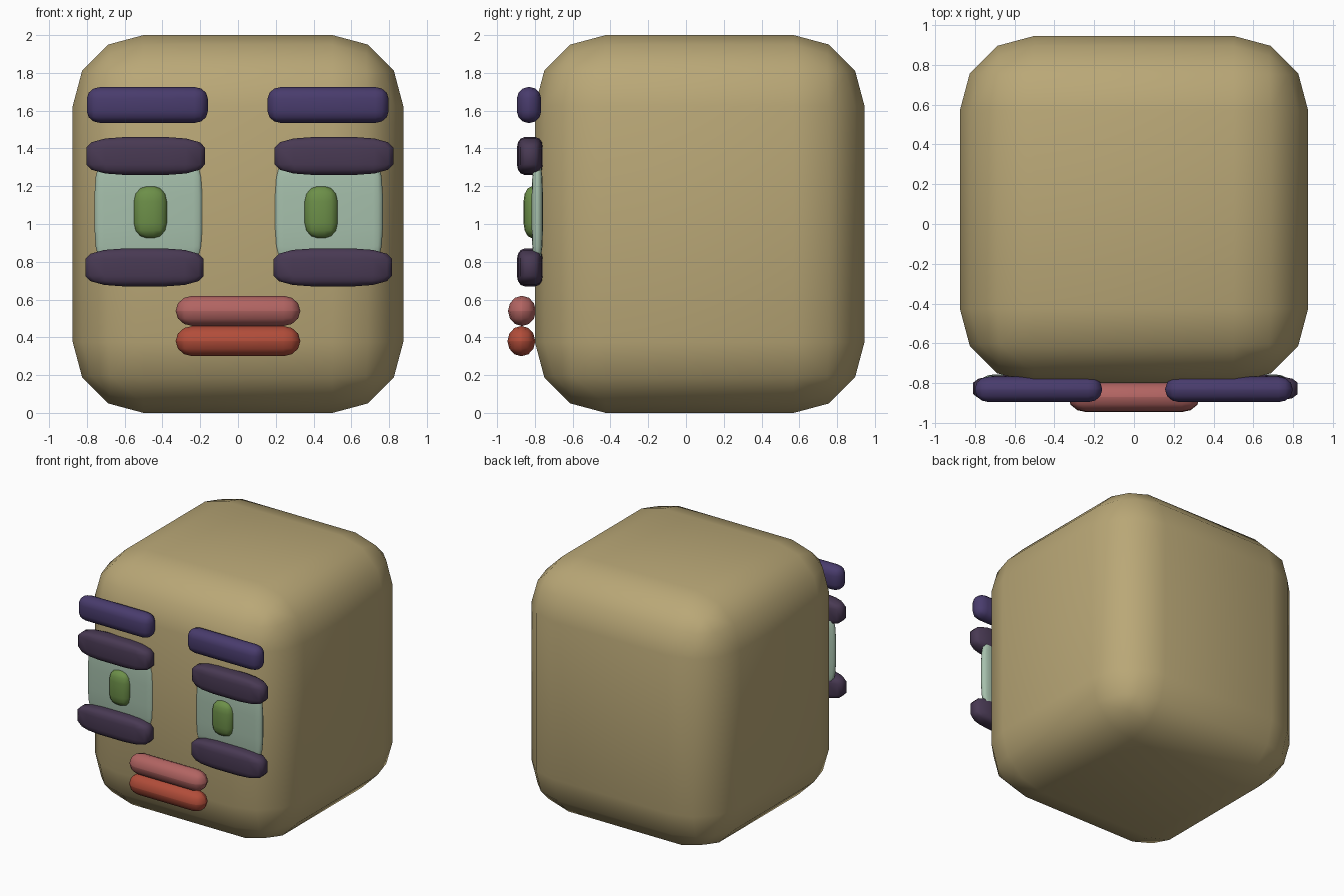
import bpy, bmesh
from mathutils import Vector

if "Cube" in bpy.data.objects:
    bpy.data.objects.remove(bpy.data.objects["Cube"])


def material(name, rgb):
    m = bpy.data.materials.new(name)
    # picked display colours converted to linear
    m.diffuse_color = [(c / 255) ** 2.2 for c in rgb] + [1]
    m.use_nodes = True
    m.node_tree.nodes["Principled BSDF"].inputs["Base Color"].default_value = m.diffuse_color
    return m


SKIN = material("skin", (184, 166, 118))
BROW = material("brow", (74, 62, 108))
LID = material("lid", (74, 60, 84))
WHITE = material("eye_white", (164, 190, 170))
PUPIL = material("pupil", (108, 142, 74))
LIP_UP = material("lip_upper", (176, 100, 98))
LIP_LOW = material("lip_lower", (176, 78, 60))


def soft_box(name, x, y, z, radii, mat, segments=3):
    """Rounded box between given bounds; corner radius differs per axis."""
    lo, hi = Vector((x[0], y[0], z[0])), Vector((x[1], y[1], z[1]))
    size, r = hi - lo, Vector(radii)
    bm = bmesh.new()
    bmesh.ops.create_cube(bm, size=1)
    bmesh.ops.scale(bm, vec=[s / k for s, k in zip(size, r)], verts=bm.verts)
    bmesh.ops.bevel(bm, geom=bm.edges[:], offset=1, offset_type='OFFSET',
                    segments=segments, profile=0.5, affect='EDGES',
                    clamp_overlap=True)
    bmesh.ops.scale(bm, vec=r, verts=bm.verts)
    for f in bm.faces:
        f.smooth = True
    me = bpy.data.meshes.new(name)
    bm.to_mesh(me)
    bm.free()
    me.materials.append(mat)
    ob = bpy.data.objects.new(name, me)
    ob.location = (lo + hi) / 2
    bpy.context.collection.objects.link(ob)
    return ob


# Head block
soft_box("head", (-0.875, 0.875), (-0.8, 0.945), (0, 2), (0.375,) * 3, SKIN)

# Eyes: the right set is the left one shifted sideways
for side, brow_dx, eye_dx in (("left", 0, 0), ("right", 0.957, 0.997)):
    def span(a, b, d):
        return (a + d, b + d)
    soft_box(side + "_eyebrow", span(-0.8, -0.16, brow_dx), (-0.895, -0.767),
             (1.535, 1.725), (0.07, 0.06, 0.06), BROW)
    soft_box(side + "_upper_eyelid", span(-0.803, -0.175, eye_dx),
             (-0.895, -0.757), (1.26, 1.46), (0.2, 0.04, 0.055), LID)
    soft_box(side + "_lower_eyelid", span(-0.808, -0.182, eye_dx),
             (-0.895, -0.757), (0.67, 0.87), (0.2, 0.04, 0.055), LID)
    soft_box(side + "_eye_white", span(-0.76, -0.185, eye_dx * 0.955),
             (-0.817, -0.757), (0.78, 1.35), (0.05, 0.025, 0.2), WHITE)
    soft_box(side + "_pupil", span(-0.552, -0.376, eye_dx * 0.907),
             (-0.86, -0.76), (0.925, 1.2), (0.07, 0.045, 0.08), PUPIL)

# Lips: nearly round bars
soft_box("upper_lip", (-0.33, 0.33), (-0.942, -0.795), (0.46, 0.62),
         (0.09, 0.073, 0.079), LIP_UP)
soft_box("lower_lip", (-0.33, 0.33), (-0.945, -0.798), (0.30, 0.46),
         (0.09, 0.073, 0.079), LIP_LOW)
